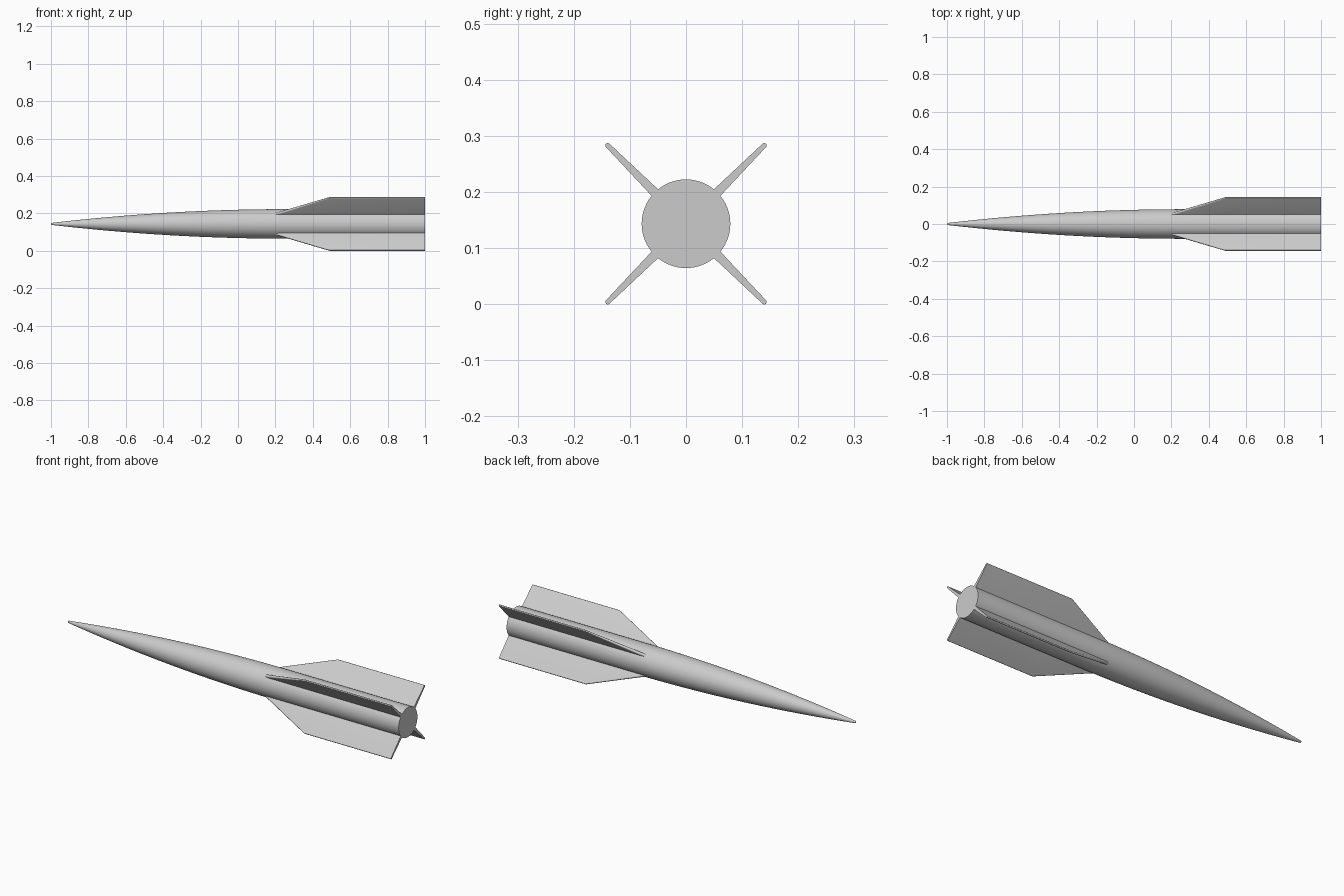
import bpy, bmesh
from math import sin, cos, pi, radians, sqrt
from mathutils import Matrix, Vector

if "Cube" in bpy.data.objects:
    bpy.data.objects.remove(bpy.data.objects["Cube"])

AXIS_Z = 0.1435
BODY_R = 0.079
SHOULDER_X = 0.27

grey = bpy.data.materials.new("light grey")
grey.use_nodes = True
colour = (0.6, 0.6, 0.6, 1)
grey.diffuse_color = colour
grey.node_tree.nodes["Principled BSDF"].inputs["Base Color"].default_value = colour


def loft(name, sections):
    """Skin closed loops of equal length and cap both ends."""
    bm = bmesh.new()
    loops = [[bm.verts.new(p) for p in s] for s in sections]
    for a, b in zip(loops, loops[1:]):
        n = len(a)
        for i in range(n):
            j = (i + 1) % n
            bm.faces.new((a[i], a[j], b[j], b[i]))
    bm.faces.new(loops[0])
    bm.faces.new(loops[-1])
    bmesh.ops.recalc_face_normals(bm, faces=bm.faces)
    mesh = bpy.data.meshes.new(name)
    bm.to_mesh(mesh)
    bm.free()
    mesh.materials.append(grey)
    obj = bpy.data.objects.new(name, mesh)
    obj.location.z = AXIS_Z
    bpy.context.collection.objects.link(obj)
    bpy.ops.object.select_all(action="DESELECT")
    obj.select_set(True)
    bpy.context.view_layer.objects.active = obj
    bpy.ops.object.shade_smooth_by_angle(angle=radians(35))
    return obj


# Body: small rounded tip, curved nose, straight tail
def ring(x, r, n=64):
    return [Vector((x, r * cos(2 * pi * i / n), r * sin(2 * pi * i / n))) for i in range(n)]


def nose_radius(x):
    t = (SHOULDER_X - x) / (SHOULDER_X + 1)
    return 0.005 + (BODY_R - 0.005) * (1 - t * t)


tip = [(-1 + 0.005 * (1 - cos(a)), 0.0055 * sin(a)) for a in (0.15, 0.5, 0.9, 1.3)]
steps = 40
nose = []
for i in range(steps + 1):
    x = -0.995 + (SHOULDER_X + 0.995) * i / steps
    nose.append((x, nose_radius(x)))
loft("body", [ring(x, r) for x, r in tip + nose + [(1, BODY_R)]])


# Fins: tapered slabs with a rounded outer edge and swept leading edge
def half_thickness(r):
    return 0.0082 - 0.0037 * (r - BODY_R) / 0.118


def fin_section(x, outer, turn):
    h = half_thickness(outer)
    points = [(0.04, -half_thickness(0.04))]
    for i in range(9):
        a = -pi / 2 + pi * i / 8
        points.append((outer - h + h * cos(a), h * sin(a)))
    points.append((0.04, half_thickness(0.04)))
    return [turn @ Vector((x, r, s)) for r, s in points]


fins = {"upper_back_fin": 45, "upper_front_fin": 135,
        "lower_front_fin": 225, "lower_back_fin": 315}
for name, angle in fins.items():
    turn = Matrix.Rotation(radians(angle), 3, "X")
    loft(name, [fin_section(x, r, turn) for x, r in ((0.19, 0.075), (0.49, 0.2015), (1, 0.2015))])
